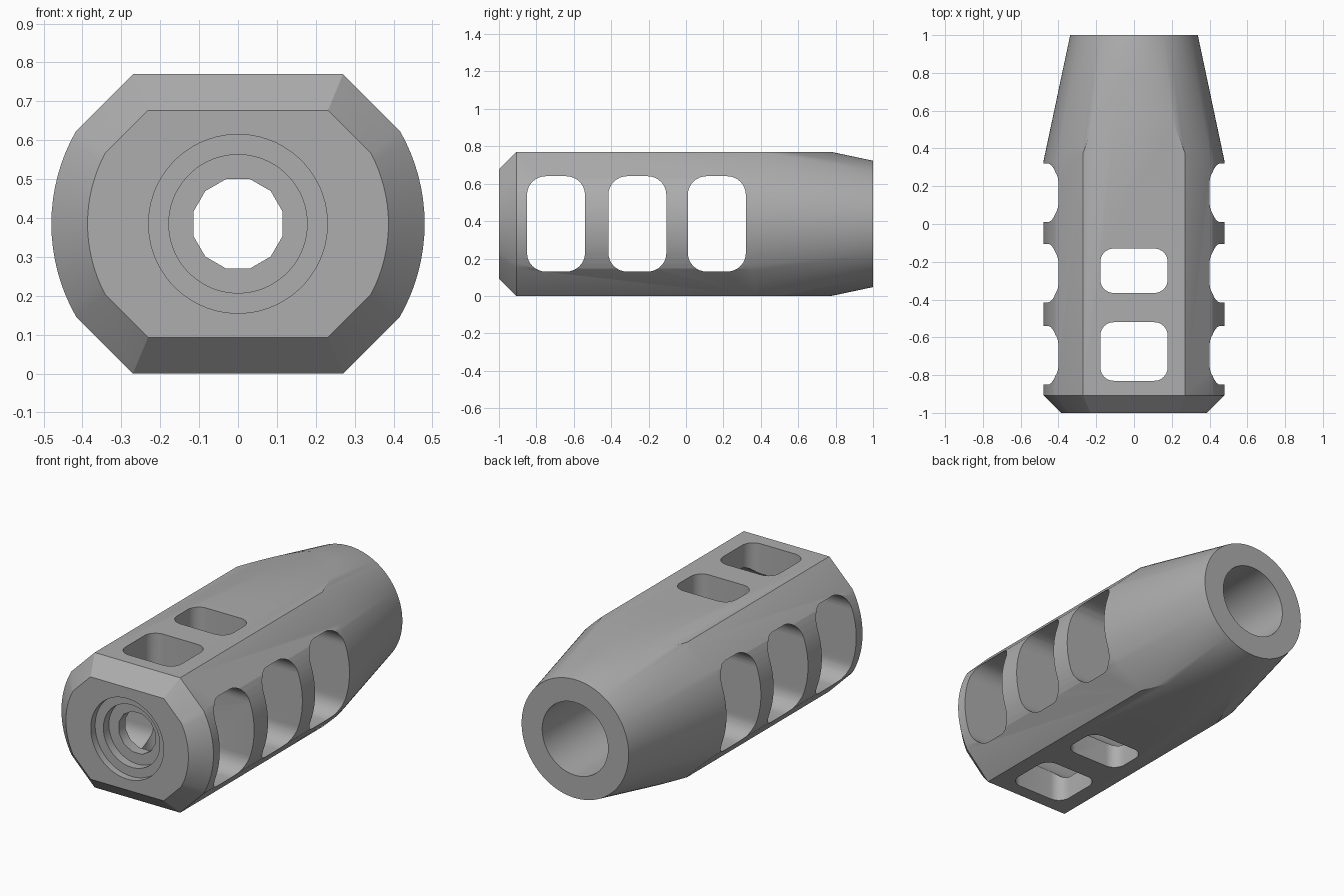
import bpy, bmesh, math
from mathutils import Matrix, Vector

default = bpy.data.objects.get("Cube")
if default:
    bpy.data.objects.remove(default, do_unlink=True)

AXIS_Z = 0.385      # height of the bore axis
SIDE_R = 0.48       # radius of the rounded sides
ARC_STEPS = 16

steel = bpy.data.materials.new("grey steel")
steel.use_nodes = True
GREY = (0.42, 0.42, 0.42, 1)
steel.diffuse_color = GREY
steel.node_tree.nodes["Principled BSDF"].inputs["Base Color"].default_value = GREY


def loft(name, rings):
    """Skin closed rings of equal length and cap both ends."""
    bm = bmesh.new()
    rows = [[bm.verts.new(p) for p in ring] for ring in rings]
    n = len(rows[0])
    for a, b in zip(rows, rows[1:]):
        for i in range(n):
            j = (i + 1) % n
            bm.faces.new((a[i], a[j], b[j], b[i]))
    bm.faces.new(rows[0])
    bm.faces.new(rows[-1])
    bmesh.ops.recalc_face_normals(bm, faces=bm.faces)
    mesh = bpy.data.meshes.new(name)
    bm.to_mesh(mesh)
    bm.free()
    mesh.materials.append(steel)
    obj = bpy.data.objects.new(name, mesh)
    bpy.context.collection.objects.link(obj)
    return obj


def section(y, inset):
    """Flat top and bottom, 45 degree corners, arc sides."""
    r, h = SIDE_R - inset, AXIS_Z - inset
    c = 0.655 - inset * math.sqrt(2)
    x = (c + math.sqrt(2 * r * r - c * c)) / 2
    a = math.atan2(c - x, x)
    half = [(c - h, -h)]
    for i in range(ARC_STEPS + 1):
        t = -a + 2 * a * i / ARC_STEPS
        half.append((r * math.cos(t), r * math.sin(t)))
    half.append((c - h, h))
    pts = half + [(-px, -pz) for px, pz in half]
    return [(px, y, AXIS_Z + pz) for px, pz in pts]


def circle(y, r, n):
    angles = [2 * math.pi * (i + 0.5) / n for i in range(n)]
    return [(r * math.cos(t), y, AXIS_Z + r * math.sin(t)) for t in angles]


def round_rect(u0, u1, v0, v1, r, steps=8):
    pts = []
    corners = [(u1 - r, v1 - r), (u0 + r, v1 - r), (u0 + r, v0 + r), (u1 - r, v0 + r)]
    for k, (u, v) in enumerate(corners):
        for i in range(steps + 1):
            t = math.pi / 2 * (k + i / steps)
            pts.append((u + r * math.cos(t), v + r * math.sin(t)))
    return pts


def combine(target, tool, operation):
    mod = target.modifiers.new(tool.name, 'BOOLEAN')
    mod.operation = operation
    mod.solver = 'EXACT'
    mod.object = tool
    bpy.context.view_layer.objects.active = target
    bpy.ops.object.modifier_apply(modifier=mod.name)
    bpy.data.objects.remove(tool, do_unlink=True)


# Body with a bevelled front, trimmed by the rear taper
body = loft("muzzle_brake_body", [section(-1, 0.093), section(-0.907, 0), section(1.2, 0)])
taper = loft("rear_taper", [circle(-1.2, 0.338 + 2.2 * 0.212, 96), circle(1, 0.338, 96)])
combine(body, taper, 'INTERSECT')

# Stepped bore: front recess, second step, bullet passage, rear socket
for name, y0, y1, r, n in [("front_recess", -1.1, -0.96, 0.23, 64),
                           ("inner_recess", -1.1, -0.91, 0.178, 64),
                           ("bore", -1.1, 0.6, 0.119, 12),
                           ("rear_socket", 0.42, 1.1, 0.208, 64)]:
    combine(body, loft(name, [circle(y0, r, n), circle(y1, r, n)]), 'DIFFERENCE')

# Three side ports passing straight through
for y0 in (-0.85, -0.415, 0.01):
    rect = round_rect(y0, y0 + 0.31, 0.13, 0.64, 0.1)
    port = loft("side_port", [[(x, y, z) for y, z in rect] for x in (-0.7, 0.7)])
    combine(body, port, 'DIFFERENCE')

# Two vertical ports passing from top to bottom
for y0, y1 in ((-0.83, -0.52), (-0.365, -0.13)):
    rect = round_rect(-0.178, 0.178, y0, y1, 0.07)
    port = loft("top_port", [[(x, y, z) for x, y in rect] for z in (-0.2, 1)])
    combine(body, port, 'DIFFERENCE')

# Smooth curves, crisp machined edges
bpy.ops.object.select_all(action='DESELECT')
body.select_set(True)
bpy.context.view_layer.objects.active = body
bpy.ops.object.shade_smooth_by_angle(angle=math.radians(30))
